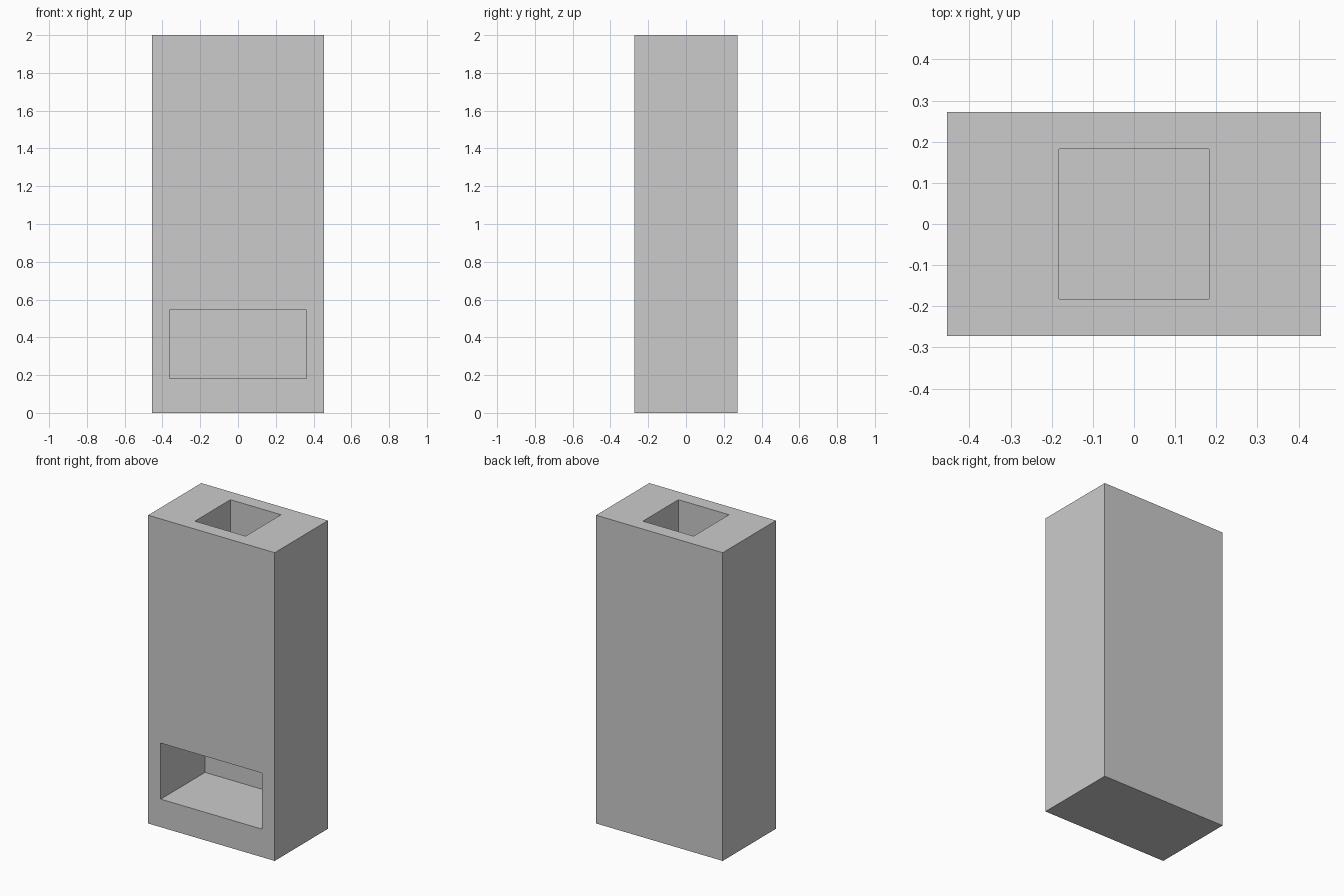
import bpy
from mathutils import Vector

if "Cube" in bpy.data.objects:
    bpy.data.objects.remove(bpy.data.objects["Cube"])

U = 2 / 22  # module: the body is 10 x 6 x 22 units


def box(name, lo, hi):
    """Axis-aligned box between two corners given in modules."""
    lo, hi = Vector(lo) * U, Vector(hi) * U
    bpy.ops.mesh.primitive_cube_add(size=1, location=(lo + hi) / 2)
    ob = bpy.context.object
    ob.name = name
    ob.scale = hi - lo
    bpy.ops.object.transform_apply(location=True, rotation=False, scale=True)
    return ob


def carve(target, cutter):
    """Subtract the cutter from the target, then remove it."""
    cutter.hide_render = True
    mod = target.modifiers.new(cutter.name, 'BOOLEAN')
    mod.operation = 'DIFFERENCE'
    mod.solver = 'EXACT'
    mod.object = cutter
    bpy.context.view_layer.objects.active = target
    bpy.ops.object.modifier_apply(modifier=mod.name)
    bpy.data.objects.remove(cutter, do_unlink=True)


# Solid chimney block
body = box("chimney_body", (-5, -3, 0), (5, 3, 22))

# Firebox open to the front, leaving a one-module back wall
carve(body, box("firebox_cutter", (-4, -4, 2), (4, 2, 6)))

# Square flue from the top down into the firebox
carve(body, box("flue_cutter", (-2, -2, 5), (2, 2, 23)))
